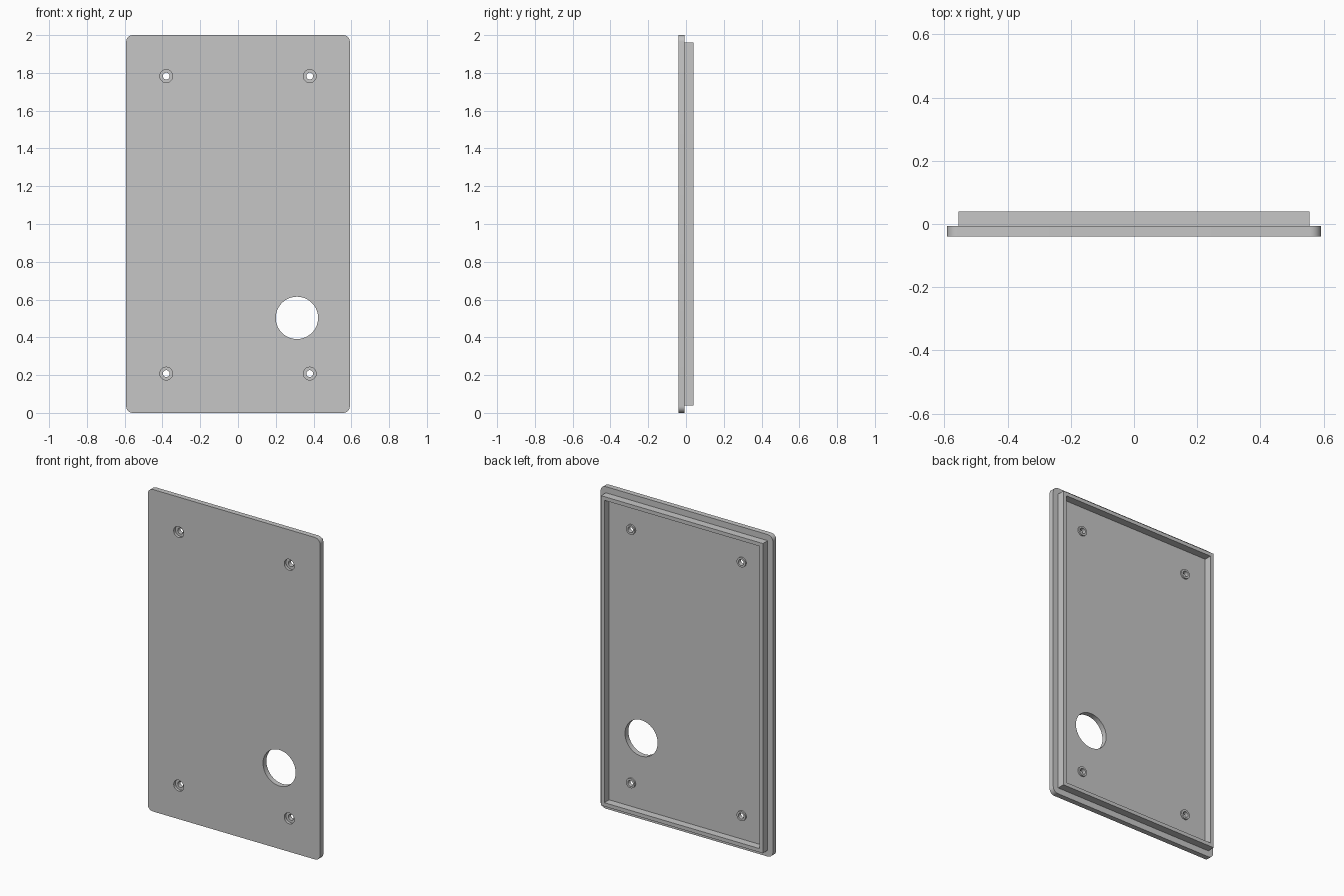
import bpy
import bmesh
import math
from mathutils import Matrix, Vector

default_cube = bpy.data.objects.get("Cube")
if default_cube:
    bpy.data.objects.remove(default_cube, do_unlink=True)

FRONT, SEAT, BACK = -0.04, -0.007, 0.04   # depths of plate front, plate back, rim edge
SCREW_SPOTS = [(x, z) for x in (-0.38, 0.38) for z in (0.208, 1.783)]

grey = bpy.data.materials.new("light grey")
grey.use_nodes = True
grey.diffuse_color = (0.565, 0.565, 0.565, 1)
grey.node_tree.nodes["Principled BSDF"].inputs["Base Color"].default_value = grey.diffuse_color


def finish(bm, name):
    bmesh.ops.recalc_face_normals(bm, faces=bm.faces)
    mesh = bpy.data.meshes.new(name)
    bm.to_mesh(mesh)
    bm.free()
    mesh.materials.append(grey)
    obj = bpy.data.objects.new(name, mesh)
    bpy.context.collection.objects.link(obj)
    return obj


def box(name, low, high, corner=0):
    """Box between two points, with optional rounding of its depth-wise edges."""
    low, high = Vector(low), Vector(high)
    bm = bmesh.new()
    place = Matrix.Translation((low + high) / 2) @ Matrix.Diagonal((*(high - low), 1))
    bmesh.ops.create_cube(bm, size=1, matrix=place)
    if corner:
        edges = [e for e in bm.edges if abs(e.verts[0].co.y - e.verts[1].co.y) > 0.001]
        bmesh.ops.bevel(bm, geom=edges, offset=corner, segments=8, profile=0.5, affect='EDGES')
    return finish(bm, name)


def cylinder(name, x, z, radius, y0, y1, sides=48):
    bm = bmesh.new()
    place = Matrix.Translation((x, (y0 + y1) / 2, z)) @ Matrix.Rotation(math.pi / 2, 4, 'X')
    bmesh.ops.create_cone(bm, cap_ends=True, segments=sides, radius1=radius,
                          radius2=radius, depth=y1 - y0, matrix=place)
    return finish(bm, name)


def cut(target, cutter):
    cutter.hide_render = True
    mod = target.modifiers.new("cut", 'BOOLEAN')
    mod.operation = 'DIFFERENCE'
    mod.solver = 'EXACT'
    mod.object = cutter
    bpy.ops.object.select_all(action='DESELECT')
    bpy.context.view_layer.objects.active = target
    target.select_set(True)
    bpy.ops.object.modifier_apply(modifier=mod.name)
    bpy.data.objects.remove(cutter, do_unlink=True)


def smooth(obj):
    bpy.ops.object.select_all(action='DESELECT')
    bpy.context.view_layer.objects.active = obj
    obj.select_set(True)
    bpy.ops.object.shade_smooth_by_angle(angle=math.radians(30))


# Cover plate with rounded corners and a large round opening
plate = box("cover_plate", (-0.592, FRONT, 0), (0.592, SEAT, 2), corner=0.035)
cut(plate, cylinder("opening_cutter", 0.312, 0.503, 0.112, -0.1, 0.1, 96))

# Raised rim around the back
rim = box("back_rim", (-0.556, SEAT, 0.038), (0.556, BACK, 1.962))
cut(rim, box("rim_cutter", (-0.533, -0.1, 0.061), (0.533, 0.1, 1.939)))

# Counterbored screw holes, each with a low collar on the back
for i, (x, z) in enumerate(SCREW_SPOTS, 1):
    cut(plate, cylinder("bore_cutter", x, z, 0.034, -0.1, FRONT + 0.017))
    cut(plate, cylinder("hole_cutter", x, z, 0.018, -0.1, 0.1))
    collar = cylinder(f"screw_collar_{i}", x, z, 0.03, SEAT, SEAT + 0.01)
    cut(collar, cylinder("hole_cutter", x, z, 0.018, -0.1, 0.1))
    smooth(collar)

smooth(plate)
